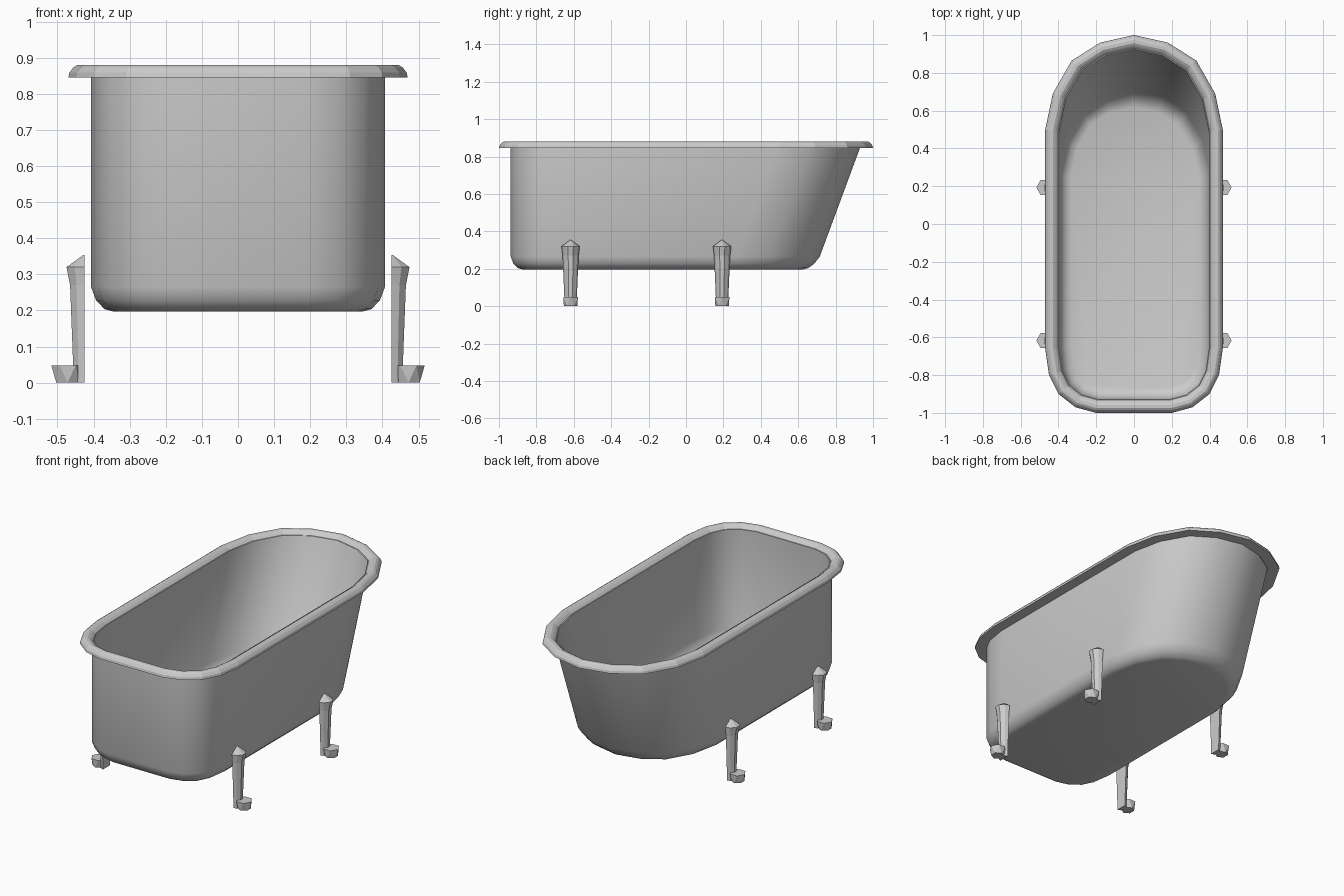
import bpy, bmesh, math
from mathutils import Vector

if "Cube" in bpy.data.objects:
    bpy.data.objects.remove(bpy.data.objects["Cube"], do_unlink=True)

grey = bpy.data.materials.new("enamel_grey")
grey.use_nodes = True
COLOUR = (0.6, 0.6, 0.6, 1)
grey.diffuse_color = COLOUR
grey.node_tree.nodes["Principled BSDF"].inputs["Base Color"].default_value = COLOUR

# Right half of the rim outline, front to back, mirrored into a closed loop
HALF = [(0.2, -1), (0.31, -0.97), (0.4, -0.9), (0.45, -0.8), (0.47, -0.66),
        (0.47, 0.5), (0.43, 0.69), (0.33, 0.865), (0.18, 0.96)]
OUTLINE = [Vector(p) for p in HALF + [(0, 1)] + [(-x, y) for x, y in reversed(HALF)]]
RIM_Z = 0.845
SLOPE = 0.38


def outline_ring(inset, z):
    """Outline moved inward; the rounded back end slants in below the rim."""
    ring = []
    n = len(OUTLINE)
    for i, p in enumerate(OUTLINE):
        a = (p - OUTLINE[i - 1]).normalized()
        b = (OUTLINE[(i + 1) % n] - p).normalized()
        normal = Vector((-a.y - b.y, a.x + b.x)).normalized()
        q = p + normal * inset / max(normal.dot(Vector((-a.y, a.x))), 0.5)
        slant = SLOPE * max(RIM_Z - z, 0) if p.y > 0 else 0
        ring.append((q.x, q.y - slant, z))
    return ring


def loft(name, rings, cap_start=False, cap_end=False, loop=False):
    """Skin a list of equal rings into one object."""
    bm = bmesh.new()
    rows = [[bm.verts.new(p) for p in ring] for ring in rings]
    pairs = list(zip(rows, rows[1:]))
    if loop:
        pairs.append((rows[-1], rows[0]))
    for low, high in pairs:
        for i in range(len(low)):
            j = (i + 1) % len(low)
            bm.faces.new((low[i], low[j], high[j], high[i]))
    if cap_start:
        bm.faces.new(rows[0][::-1])
    if cap_end:
        bm.faces.new(rows[-1])
    bmesh.ops.remove_doubles(bm, verts=bm.verts, dist=0.0005)
    bmesh.ops.recalc_face_normals(bm, faces=bm.faces)
    mesh = bpy.data.meshes.new(name)
    bm.to_mesh(mesh)
    bm.free()
    mesh.materials.append(grey)
    obj = bpy.data.objects.new(name, mesh)
    bpy.context.collection.objects.link(obj)
    return obj


# Basin: outer skin from the bottom up, then the inner skin down to the floor
outer = [(0.125, 0.197), (0.1, 0.204), (0.077, 0.228), (0.063, 0.265), (0.063, 0.86)]
inner = [(0.073, 0.86), (0.073, 0.275), (0.087, 0.238), (0.108, 0.215), (0.135, 0.207)]
basin = loft("basin", [outline_ring(i, z) for i, z in outer + inner], True, True)
bpy.ops.object.select_all(action='DESELECT')
basin.select_set(True)
bpy.context.view_layer.objects.active = basin
bpy.ops.object.shade_smooth_by_angle(angle=math.radians(35))

# Rolled rim with a bevelled flat-faced section
section = [(0.063, RIM_Z), (0, RIM_Z), (0.003, 0.859), (0.014, 0.873),
           (0.025, 0.88), (0.042, 0.88), (0.055, 0.872), (0.073, 0.855)]
loft("rolled_rim", [outline_ring(i, z) for i, z in section], loop=True)


# Legs: faceted tapering half columns, each with a claw-like foot
def leg_ring(side, y, width, depth, z, back=0.425):
    shape = [(0, -1), (0.55, -0.8), (1, -0.3), (1, 0.3), (0.55, 0.8), (0, 1)]
    return [(side * (back + depth * d), y + width * w, z) for d, w in shape]


def foot_ring(side, y, radius, z, turn):
    angles = [math.tau * (k + turn) / 6 for k in range(6)]
    return [(side * (0.472 + radius * math.cos(a)), y + radius * math.sin(a), z) for a in angles]


for side, side_name in ((1, "left"), (-1, "right")):
    for y, end in ((-0.617, "front"), (0.193, "back")):
        steps = [(0.032, 0.03, 0), (0.034, 0.032, 0.06), (0.043, 0.04, 0.27),
                 (0.049, 0.05, 0.32), (0.003, 0.003, 0.354)]
        loft(f"{end}_{side_name}_leg", [leg_ring(side, y, *s) for s in steps], True, True)
        foot = loft(f"{end}_{side_name}_foot",
                    [foot_ring(side, y, 0.036, 0, 0.5), foot_ring(side, y, 0.045, 0.048, 0)],
                    True, True)
        # Facet the foot sides into triangles
        bm = bmesh.new()
        bm.from_mesh(foot.data)
        bmesh.ops.triangulate(bm, faces=[f for f in bm.faces if len(f.verts) == 4])
        bm.to_mesh(foot.data)
        bm.free()
